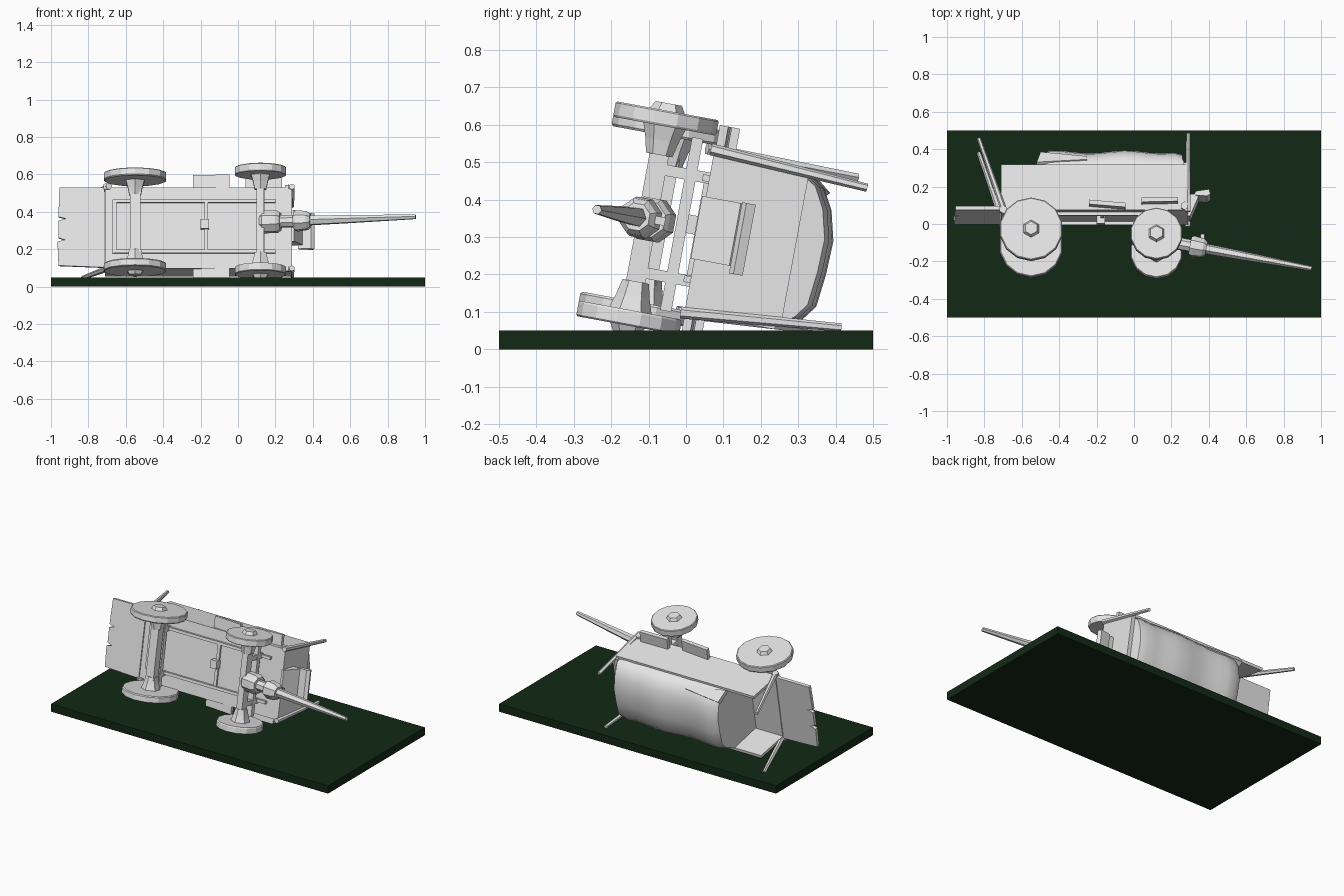
import bpy, bmesh, math
from mathutils import Vector, Matrix

if "Cube" in bpy.data.objects:
    bpy.data.objects.remove(bpy.data.objects["Cube"])

def mat(name, col):
    m = bpy.data.materials.new(name)
    m.diffuse_color = (*col, 1)
    m.use_nodes = True
    m.node_tree.nodes["Principled BSDF"].inputs["Base Color"].default_value = m.diffuse_color
    return m

GREY = mat("pale grey", (0.8, 0.8, 0.8))
GREEN = mat("dark green", (0.006, 0.022, 0.007))

# Wagon space: x = length, w = across, v = wagon's own up. It lies toppled on its side.
T = math.radians(10.5)
C, S = math.cos(T), math.sin(T)
def tip(p):
    x, w, v = p
    return Vector((x, -0.10 + v * C + w * S, 0.35 + w * C - v * S))

def finish(bm, name, smooth=False, material=GREY, toppled=True):
    if toppled:
        for vert in bm.verts:
            vert.co = tip(vert.co)
    bmesh.ops.recalc_face_normals(bm, faces=bm.faces)
    me = bpy.data.meshes.new(name)
    bm.to_mesh(me)
    bm.free()
    me.materials.append(material)
    ob = bpy.data.objects.new(name, me)
    bpy.context.collection.objects.link(ob)
    if smooth:
        bpy.ops.object.select_all(action='DESELECT')
        ob.select_set(True)
        bpy.context.view_layer.objects.active = ob
        bpy.ops.object.shade_smooth_by_angle(angle=math.radians(40))
    return ob

def box(name, lo, hi, material=GREY, toppled=True):
    bm = bmesh.new()
    bmesh.ops.create_cube(bm, size=1)
    for vert in bm.verts:
        vert.co = [lo[i] if vert.co[i] < 0 else hi[i] for i in range(3)]
    return finish(bm, name, False, material, toppled)

def loft(name, rings, smooth=False):
    bm = bmesh.new()
    vr = [[bm.verts.new(p) for p in r] for r in rings]
    n = len(vr[0])
    for a, b in zip(vr, vr[1:]):
        for i in range(n):
            bm.faces.new((a[i], a[(i + 1) % n], b[(i + 1) % n], b[i]))
    bm.faces.new(vr[0])
    bm.faces.new(vr[-1])
    return finish(bm, name, smooth)

def rod(name, stations, n=8):
    """Stations are (point, radius) along a line."""
    pts = [Vector(p) for p, r in stations]
    q = (pts[-1] - pts[0]).to_track_quat('Z', 'Y')
    rings = []
    for p, (_, r) in zip(pts, stations):
        rings.append([p + q @ Vector((r * math.cos((i + .5) * math.tau / n),
                                      r * math.sin((i + .5) * math.tau / n), 0)) for i in range(n)])
    return loft(name, rings)

def prism_x_w(name, outline, v0, v1):
    return loft(name, [[(x, w, v) for x, w in outline] for v in (v0, v1)])

def prism_x_v(name, outline, w0, w1):
    return loft(name, [[(x, w, v) for x, v in outline] for w in (w0, w1)])

# Ground slab
box("ground_slab", (-1, -.5, 0), (1, .5, .05), GREEN, False)

# Wagon bed: floor, frame under it, sides and front
box("floor", (-.71, -.23, .14), (.29, .21, .158))
box("front_panel", (.265, -.22, .15), (.29, .20, .40))
for k, w in (("lower", -.23), ("upper", .192)):
    box(k + "_side_panel", (-.71, w, .145), (.285, w + .018, .385))
for w in (-.15, .125):
    box("floor_runner", (-.66, w, .122), (.2, w + .018, .142))
for x in (-.67, -.18, .10):
    box("floor_crossbeam", (x, -.15, .128), (x + .02, .143, .142))
box("floor_block", (-.20, -.02, .10), (-.155, .03, .142))

# Open tailgate with splits in its edge
prism_x_w("tailgate", [(-.715, -.225), (-.96, -.215), (-.965, -.085), (-.925, -.075), (-.96, -.065),
                       (-.96, .03), (-.92, .04), (-.96, .05), (-.955, .21), (-.715, .21)], .14, .16)

# Covered load: a lumpy canvas loft, solid down to the floor
prof = [(-.205, .16), (-.212, .385), (-.19, .452), (-.15, .482), (-.06, .492), (.03, .495),
        (.11, .475), (.165, .445), (.197, .395), (.19, .16)]
rings = []
for i in range(13):
    x = -.52 + .8 * i / 12
    lift = .008 * math.sin(i * 1.1) - .006
    if i in (0, 12):
        lift = -.022
    rings.append([(x + (.03 if v > .42 and i == 0 else 0) - (.02 if v > .42 and i == 12 else 0),
                   w, v + (lift if v > .39 else 0)) for w, v in prof])
loft("canvas_load", rings, True)
# Loose canvas fold on the upper edge
loft("canvas_fold", [[(-.52, .19, .38), (-.52, .207, .40), (-.50, .155, .465), (-.50, .13, .44)],
                     [(-.25, .17, .41), (-.25, .18, .42), (-.25, .165, .44), (-.25, .15, .43)]])

# Corner posts and their brackets
for s in (-1, 1):
    w0 = s * .222 - .01
    rod("front_post", [((.288, w0, .13), .016), ((.29, s * .19 - .003, .56), .011)], 6)
    rod("rear_post", [((-.69, w0, .12), .017), ((-.83, s * .21, .53), .011)], 6)
    rod("front_bracket", [((.27, w0 - .012, .16), .022), ((.27, w0 + .012, .16), .022)], 6)
    rod("rear_bracket", [((-.70, w0 - .015, .14), .022), ((-.70, w0 + .015, .14), .022)], 6)
    # Side steps
    a, b = (.205, .28) if s > 0 else (-.28, -.225)
    for x in (-.24, .04):
        d = .012 if x > 0 else 0
        prism_x_v("side_step", [(x, .158 + d), (x + .195, .142 + d + (.02 if x > 0 else 0)),
                                (x + .195, .165 + d + (.02 if x > 0 else 0)), (x, .182 + d)], a, b)

# Footboard
prism_x_v("footboard", [(.285, .13), (.30, .13), (.345, .235), (.33, .25), (.285, .25)], -.085, .085)
prism_x_v("footboard_lip", [(.32, .243), (.39, .238), (.41, .25), (.40, .275), (.33, .265)], -.105, .088)

# Wheels, hubs and axles
for name, x, v, r, track in (("rear", -.55, .027, .17, .247), ("front", .12, -.003, .14, .272)):
    for s in (-1, 1):
        def at(o):
            return (x, s * (track + o), v)
        rod(name + "_wheel", [(at(-.022), r * .97), (at(-.016), r), (at(.016), r), (at(.02), r * .97)], 14)
        rod(name + "_hub_cap", [(at(.015), .05), (at(.04), .036)], 6)
        rod(name + "_inner_hub", [(at(-.10), .036), (at(-.06), .045), (at(-.02), .058)], 6)
    box(name + "_axle", (x - .028 if name == "rear" else x - .02, -track, v - .026),
        (x + .028 if name == "rear" else x + .02, track, v + .026))
    # Bolster above the axle, joined to the bed
    box(name + "_bolster", (x - .022, -.235, .075), (x + .022, .235, .105))
    for w in (-.16, .12):
        box(name + "_bolster_peg", (x - .02, w, .02), (x + .02, w + .03, .145))

# Drawbar: octagonal blocks, coupling and tapering pole
def bar(x):
    return (x, -.002, .012 - (x - .15) * .19)
rod("drawbar_block", [(bar(.12), .05), (bar(.135), .062), (bar(.21), .062), (bar(.228), .05)], 8)
rod("drawbar_neck", [(bar(.20), .034), (bar(.32), .034)], 8)
rod("drawbar_collar", [(bar(.30), .05), (bar(.315), .058), (bar(.37), .052), (bar(.388), .038)], 8)
rod("drawbar_pole", [(bar(.37), .028), (bar(.6), .023), (bar(.95), .013)], 6)
box("drawbar_pin", (.355, -.012, -.03), (.378, .01, .045))
